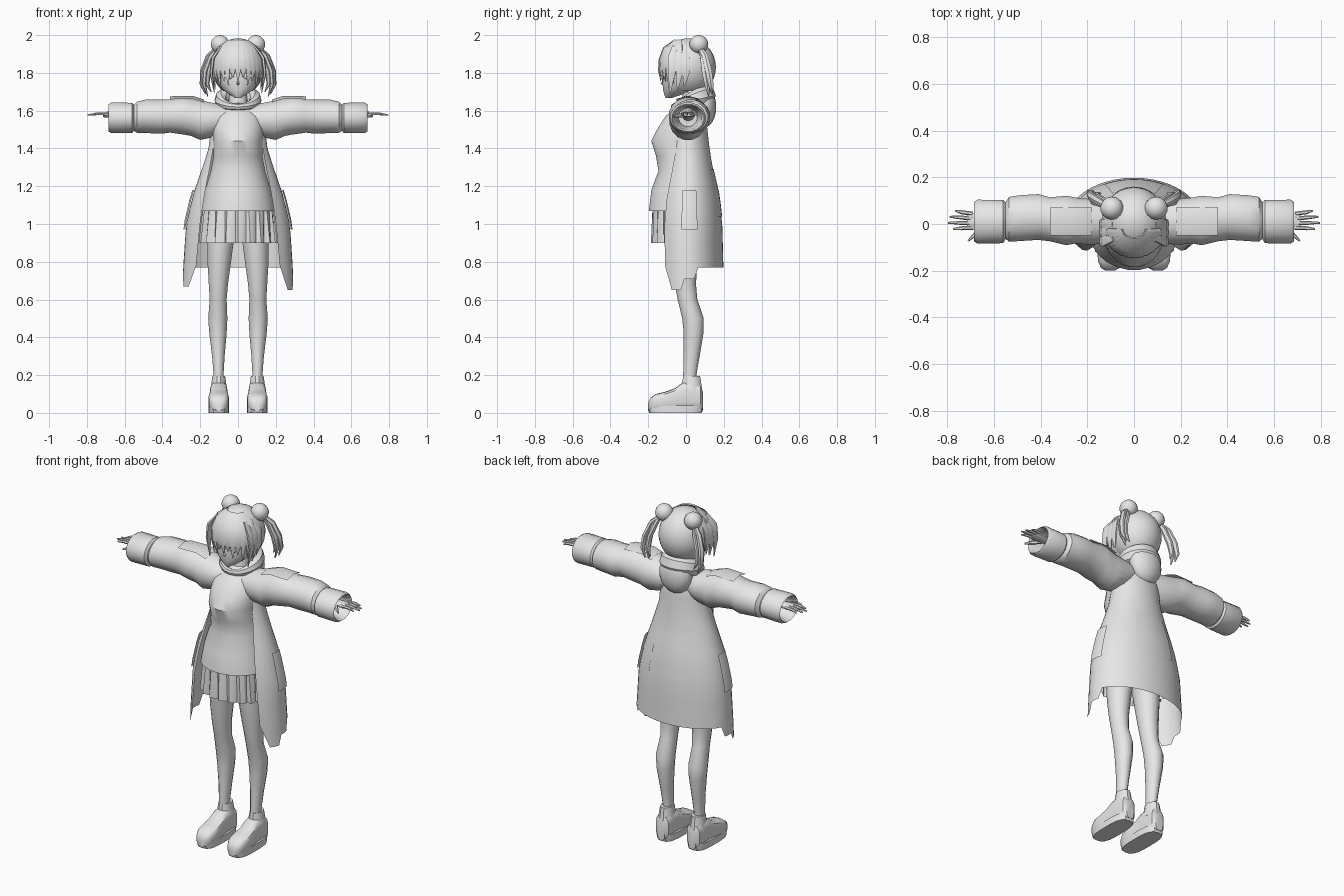
import bpy, bmesh, math
from mathutils import Vector

if "Cube" in bpy.data.objects:
    bpy.data.objects.remove(bpy.data.objects["Cube"])

grey = bpy.data.materials.new("plain_grey")
grey.diffuse_color = (0.8, 0.8, 0.8, 1)
grey.use_nodes = True
grey.node_tree.nodes["Principled BSDF"].inputs["Base Color"].default_value = grey.diffuse_color


def finish(name, bm, angle=35):
    bmesh.ops.recalc_face_normals(bm, faces=bm.faces)
    me = bpy.data.meshes.new(name)
    bm.to_mesh(me)
    bm.free()
    me.materials.append(grey)
    me.shade_smooth()
    me.set_sharp_from_angle(angle=math.radians(angle))
    ob = bpy.data.objects.new(name, me)
    bpy.context.collection.objects.link(ob)
    return ob


def skin(name, rows, wrap=True, caps=(False, False), loop=False, angle=35):
    """Bridge rows of points into a surface."""
    bm = bmesh.new()
    vs = [[bm.verts.new(p) for p in r] for r in rows]
    n = len(vs[0])
    for i in range(len(vs) if loop else len(vs) - 1):
        a, b = vs[i], vs[(i + 1) % len(vs)]
        for j in range(n if wrap else n - 1):
            k = (j + 1) % n
            bm.faces.new((a[j], a[k], b[k], b[j]))
    if caps[0]:
        bm.faces.new(vs[0])
    if caps[1]:
        bm.faces.new(vs[-1])
    return finish(name, bm, angle)


def loft(name, rings, n=16, axis="z", e=1.0, caps=(True, True)):
    """Rings are (centre x, y, z, radius, radius) across the given axis."""
    rows = []
    for x, y, z, a, b in rings:
        row = []
        for i in range(n):
            t = math.tau * (i + 0.5) / n
            c, s = math.cos(t), math.sin(t)
            u = a * math.copysign(abs(c) ** e, c)
            v = b * math.copysign(abs(s) ** e, s)
            row.append({"x": (x, y + u, z + v), "y": (x + u, y, z + v), "z": (x + u, y + v, z)}[axis])
        rows.append(row)
    return skin(name, rows, caps=caps)


def tube(name, pts, radii, n=6, flat=1.0, loop=False, up=(0, 0, 1)):
    """Tapered tube along points; flat squeezes it across the side direction."""
    pts = [Vector(p) for p in pts]
    m, rows = len(pts), []
    for i, p in enumerate(pts):
        a, b = (pts[i - 1], pts[(i + 1) % m]) if loop else (pts[max(i - 1, 0)], pts[min(i + 1, m - 1)])
        d = (b - a).normalized()
        side = d.cross(Vector(up)).normalized()
        top = side.cross(d)
        rows.append([p + radii[i] * (side * math.cos(math.tau * k / n) * flat + top * math.sin(math.tau * k / n))
                     for k in range(n)])
    return skin(name, rows, caps=(not loop, not loop), loop=loop)


def ball(name, c, r, seg=16, cut=None):
    bm = bmesh.new()
    bmesh.ops.create_uvsphere(bm, u_segments=seg, v_segments=seg * 3 // 4, radius=1)
    for v in bm.verts:
        v.co = Vector([c[i] + v.co[i] * r[i] for i in range(3)])
    if cut:
        bad = [f for f in bm.faces if cut(f.calc_center_median())]
        bmesh.ops.delete(bm, geom=bad, context="FACES")
    return finish(name, bm)


# Shirt, neck and pleated skirt
loft("shirt", [(0, y, z, a, b) for z, y, a, b in (
    (1.70, .03, .045, .045), (1.64, .025, .05, .05), (1.615, .015, .08, .07), (1.57, -.01, .13, .1),
    (1.50, -.03, .135, .125), (1.44, -.04, .13, .145), (1.36, -.03, .13, .13), (1.28, -.025, .145, .122),
    (1.18, -.02, .175, .165), (1.07, -.02, .197, .178))], 24, caps=(True, False))
rows = []
for z, a, b, p in ((1.2, .165, .14, 0), (1.07, .185, .155, .02), (.9, .195, .155, .07)):
    rows.append([((a * math.cos(t)) * k, (b * math.sin(t)) * k - .02, z)
                 for i in range(80) for t in [math.tau * i / 80]
                 for k in [1 + p * (1, .5, 0, -1)[i % 4]]])
skin("pleated_skirt", rows, angle=20)

# Coat: open shell measured by height, radii and half opening
COAT = ((1.63, .10, .07, 30), (1.58, .14, .095, 30), (1.42, .15, .112, 32), (1.30, .188, .13, 38),
        (1.15, .24, .165, 42), (1.0, .275, .182, 43), (.77, .29, .188, 40), (.62, .296, .19, 33))


def coat_row(z):
    for p, q in zip(COAT, COAT[1:]):
        if z >= q[0]:
            f = (p[0] - z) / (p[0] - q[0])
            return [u + (v - u) * f for u, v in zip(p, q)]
    return COAT[-1]


def coat_point(deg, z, off=0.0):
    _, a, b, _ = coat_row(z)
    t = math.radians(deg)
    return ((a + off) * math.cos(t), .01 + (b + off) * math.sin(t), z)


def hem(u):
    w = min(u, 1 - u)
    tail = .65 if u < .5 else .67
    return .78 if w < .02 else tail if w < .1 else .71 if w < .19 else .77


rows = []
for j in range(33):
    u = j / 32
    col = []
    for i in range(13):
        z = 1.63 + (hem(u) - 1.63) * i / 12
        a0 = coat_row(z)[3]
        col.append(coat_point(-a0 + u * (180 + 2 * a0), z))
    rows.append(col)
skin("coat", rows, wrap=False)


def patch(name, d0, d1, z0, z1, off):
    skin(name, [[coat_point(d0 + (d1 - d0) * i / 6, z0 + (z1 - z0) * k / 4, off) for i in range(7)]
                for k in range(5)], wrap=False)


patch("back_panel", 62, 118, 1.04, 1.29, .004)
for s in (0, 1):
    patch("side_pocket", 170 if s else -10, 195 if s else 15, .97, 1.18, .012)

# Hood resting around the neck
hood, rad = [], []
for i in range(20):
    t = math.tau * i / 20
    hood.append((.09 * math.sin(t), .02 - .085 * math.cos(t), 1.65 - .03 * math.cos(t)))
    rad.append(.04 - .022 * math.cos(t))
tube("hood_collar", hood, rad, 8, .85, loop=True)
ball("hood_pouch", (0, .095, 1.62), (.1, .065, .11))

for s in (-1, 1):
    # Leg and shoe
    loft("leg", [(s * x, y, z, a, b) for z, x, y, a, b in (
        (1.05, .085, -.01, .08, .09), (.9, .093, -.01, .071, .08), (.78, .1, -.008, .062, .066),
        (.68, .104, -.003, .052, .056), (.6, .105, .008, .046, .052), (.5, .107, .037, .052, .057),
        (.42, .106, .04, .047, .052), (.3, .104, .03, .034, .042), (.2, .103, .02, .027, .035),
        (.1, .103, .02, .03, .035))], 14)
    loft("shoe", [(s * .102, y, (h + .012) / 2, w, (h - .012) / 2) for y, h, w in (
        (.09, .11, .025), (.078, .145, .042), (.03, .168, .047), (-.02, .16, .047), (-.06, .13, .051),
        (-.11, .112, .056), (-.16, .1, .053), (-.188, .08, .04), (-.2, .055, .02))], 14, "y", .6)
    loft("sole", [(s * .102, -.055, z, .056, r) for z, r in ((0, .138), (.012, .144), (.04, .144))], 18, e=.65)
    loft("shoe_collar", [(s * .102, .03, z, a, b) for z, a, b in (
        (.11, .048, .06), (.16, .04, .052), (.195, .035, .046))], 12)

    # Puffy sleeve with rolled cuff turning inward
    loft("sleeve", [(s * x, y, z, a, b) for x, y, z, a, b in (
        (.04, .01, 1.565, .08, .055), (.12, .01, 1.55, .097, .09), (.2, .01, 1.55, .1, .107),
        (.25, .015, 1.565, .1, .1), (.29, .015, 1.572, .108, .1), (.36, .02, 1.572, .096, .09),
        (.41, .03, 1.568, .1, .092), (.49, .025, 1.57, .1, .09), (.535, .02, 1.565, .098, .084),
        (.55, .015, 1.562, .08, .07), (.56, .01, 1.562, .094, .081), (.67, .01, 1.562, .096, .083),
        (.685, .01, 1.562, .086, .073), (.66, .01, 1.562, .074, .062), (.5, .01, 1.565, .05, .05))], 16, "x")
    skin("shoulder_flap", [[(s * x, y, z + h) for y, h in ((-.05, -.012), (.01, .004), (.07, -.012))]
                           for x, z in ((.18, 1.655), (.24, 1.675), (.36, 1.672))], wrap=False)

    # Forearm, palm, fingers and thumb
    loft("forearm", [(s * x, .012, 1.58, a, b) for x, a, b in (
        (.5, .035, .035), (.62, .024, .022), (.65, .032, .016), (.7, .038, .014), (.715, .03, .01))], 10, "x")
    for i, end in enumerate((.775, .797, .79, .765)):
        y = -.016 + i * .02
        tube("finger", [(s * .69, y, 1.585), (s * .74, y * 1.15, 1.585), (s * end, y * 1.3, 1.577)],
             (.009, .0085, .004))
    tube("thumb", [(s * .645, -.01, 1.577), (s * .68, -.045, 1.572), (s * .71, -.072, 1.568)], (.013, .01, .004))

    # Hair buns, pigtails and side locks
    ball("hair_bun", (s * .095, .068, 1.951), (.05, .05, .049), 14)
    for k, (dx, dy) in enumerate(((0, 0), (.012, .02), (-.018, .012))):
        tube("pigtail", [(s * .105, .07, 1.94), (s * (.145 + dx), .09 + dy / 2, 1.89),
                         (s * (.175 + dx), .1 + dy, 1.81), (s * (.18 + dx), .112 + dy, 1.74),
                         (s * (.16 + dx), .12 + dy, 1.675 + .012 * k)],
             (.012, .018, .02, .016, .003), 6, .7, up=(0, 1, 0))
    for y, low in ((-.075, 1.69), (-.035, 1.71), (.0, 1.73)):
        tube("side_lock", [(s * .09, y * .8, 1.94), (s * .133, y, 1.88), (s * .142, y, 1.8), (s * .125, y - .01, low)],
             (.015, .025, .022, .003), 6, .4, up=(0, 1, 0))

    # Eye plate
    ball("eye", (s * .05, -.119, 1.785), (.022, .005, .018), 12)

# Head, nose, hair cap and fringe
loft("head", [(0, y, z, a, b) for z, y, a, b in (
    (1.668, -.09, .015, .018), (1.685, -.068, .045, .048), (1.71, -.045, .08, .077), (1.75, -.022, .107, .104),
    (1.8, -.008, .12, .118), (1.87, 0, .122, .122), (1.93, .005, .1, .1), (1.965, .01, .05, .05))], 20)
tube("nose", [(0, -.112, 1.765), (0, -.128, 1.743), (0, -.118, 1.735)], (.004, .008, .004), 6, up=(1, 0, 0))
ball("hair_cap", (0, .014, 1.83), (.138, .144, .153), 28,
     lambda c: c.z < 1.70 or (c.y < -.03 and c.z < 1.87))
for i in range(13):
    t = math.radians(-72 + i * 12)
    sx, cy = math.sin(t), math.cos(t)
    low = 1.755 + .03 * (i % 2) - .05 * abs(sx)
    tube("fringe_strand", [(.05 * sx, -.02 - .04 * cy, 1.972), (.11 * sx, -.115 * cy, 1.93),
                           (.135 * sx, -.138 * cy, 1.865), (.138 * sx, -.141 * cy, 1.81),
                           (.125 * sx, -.134 * cy, low)],
         (.012, .02, .021, .016, .002), 6, .4, up=(cy, sx, 0))
